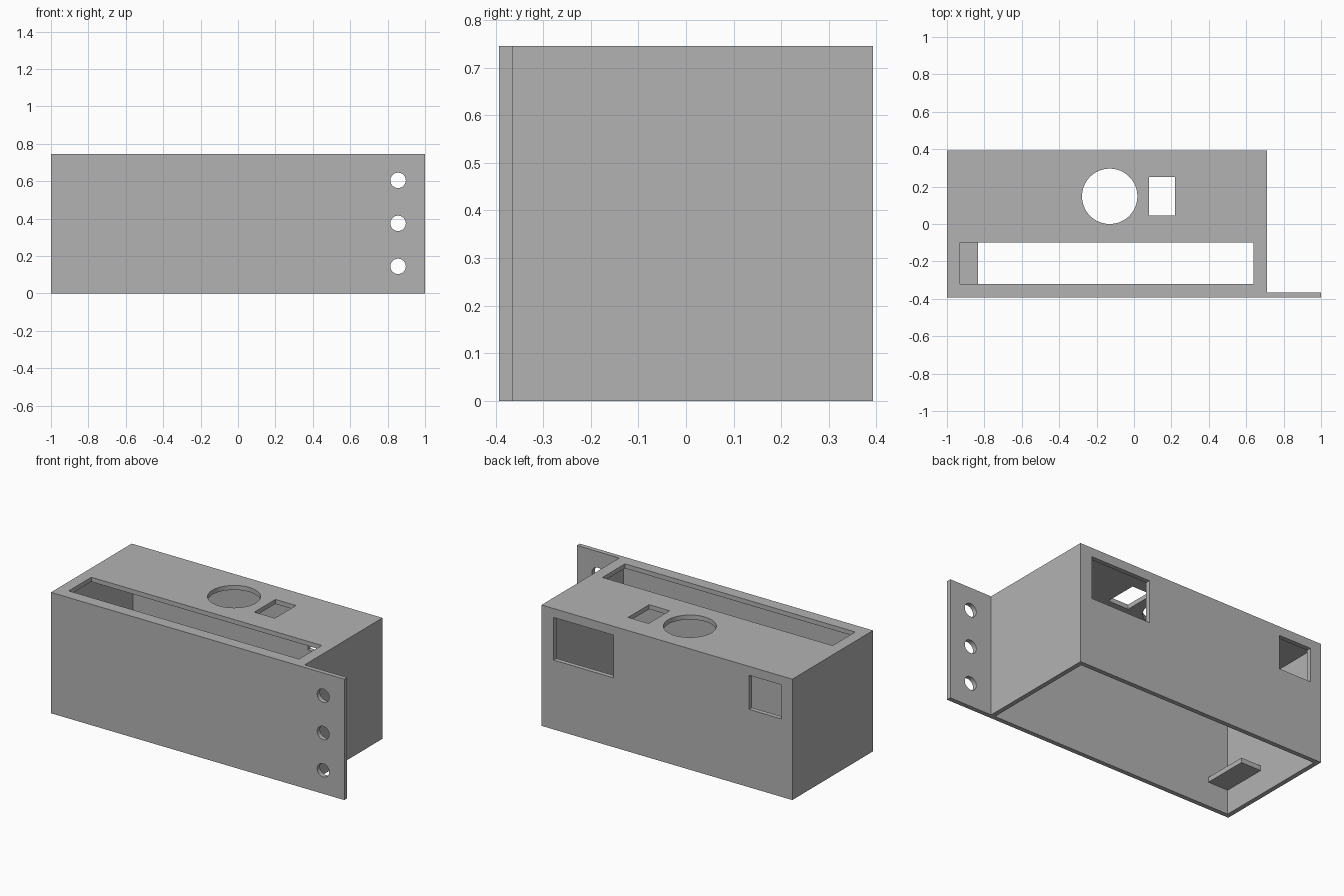
import bpy, bmesh
from mathutils import Matrix

default = bpy.data.objects.get("Cube")
if default:
    bpy.data.objects.remove(default, do_unlink=True)

# Overall dimensions
LEFT, RIGHT, FLANGE = -1.0, 0.71, 1.0
DEPTH, HEIGHT, WALL = 0.393, 0.745, 0.028

grey = bpy.data.materials.new("plain grey")
grey.use_nodes = True
grey.diffuse_color = (0.45, 0.45, 0.45, 1)
grey.node_tree.nodes["Principled BSDF"].inputs["Base Color"].default_value = grey.diffuse_color


def finish(name, bm):
    bmesh.ops.recalc_face_normals(bm, faces=bm.faces)
    mesh = bpy.data.meshes.new(name)
    bm.to_mesh(mesh)
    bm.free()
    mesh.materials.append(grey)
    obj = bpy.data.objects.new(name, mesh)
    bpy.context.collection.objects.link(obj)
    return obj


def prism(name, outline, z0, z1):
    bm = bmesh.new()
    face = bm.faces.new([bm.verts.new((x, y, z0)) for x, y in outline])
    top = bmesh.ops.extrude_face_region(bm, geom=[face])["geom"]
    verts = [v for v in top if isinstance(v, bmesh.types.BMVert)]
    bmesh.ops.translate(bm, vec=(0, 0, z1 - z0), verts=verts)
    return finish(name, bm)


def box(name, x0, x1, y0, y1, z0, z1):
    return prism(name, [(x0, y0), (x1, y0), (x1, y1), (x0, y1)], z0, z1)


def drill(name, centre, radius, axis="Z"):
    bm = bmesh.new()
    turn = Matrix.Rotation(1.5707963, 4, "X") if axis == "Y" else Matrix()
    bmesh.ops.create_cone(bm, cap_ends=True, segments=64, radius1=radius, radius2=radius,
                          depth=0.2, matrix=Matrix.Translation(centre) @ turn)
    return finish(name, bm)


def cut(target, cutter):
    cutter.hide_render = True
    mod = target.modifiers.new("cut", "BOOLEAN")
    mod.operation, mod.solver, mod.object = "DIFFERENCE", "EXACT", cutter
    bpy.context.view_layer.update()
    graph = bpy.context.evaluated_depsgraph_get()
    result = bpy.data.meshes.new_from_object(target.evaluated_get(graph))
    target.modifiers.clear()
    target.data = result
    bpy.data.objects.remove(cutter, do_unlink=True)


# Housing with the front plate running on as a mounting flange
housing = prism("housing", [(LEFT, -DEPTH), (FLANGE, -DEPTH), (FLANGE, WALL - DEPTH),
                            (RIGHT, WALL - DEPTH), (RIGHT, DEPTH), (LEFT, DEPTH)], 0, HEIGHT)

# Hollow inside, open at the bottom
inner = DEPTH - WALL
cut(housing, box("cavity", LEFT + WALL, RIGHT - WALL, -inner, inner, -0.1, HEIGHT - WALL))

# Roof openings: long slot, round hole, small rectangle
roof = (HEIGHT - 0.1, HEIGHT + 0.1)
cut(housing, box("slot", -0.93, 0.64, -0.32, -0.10, *roof))
cut(housing, box("switch_opening", 0.08, 0.22, 0.045, 0.25, *roof))
cut(housing, drill("round_opening", (-0.13, 0.148, HEIGHT), 0.148))

# Back windows
back = (DEPTH - 0.1, DEPTH + 0.1)
cut(housing, box("wide_window", 0.22, 0.627, *back, 0.427, 0.69))
cut(housing, box("small_window", -0.925, -0.705, *back, 0.48, 0.69))

# Screw holes in the flange
for z in (0.145, 0.375, 0.605):
    cut(housing, drill("screw_hole", (0.856, -DEPTH, z), 0.041, "Y"))

# Small shelf in the inner front corner
box("inner_shelf", LEFT + WALL, -0.835, -inner, -0.085, 0.15, 0.18)

# Smooth round holes, sharp edges elsewhere
bpy.ops.object.select_all(action="DESELECT")
housing.select_set(True)
bpy.context.view_layer.objects.active = housing
bpy.ops.object.shade_smooth_by_angle()
